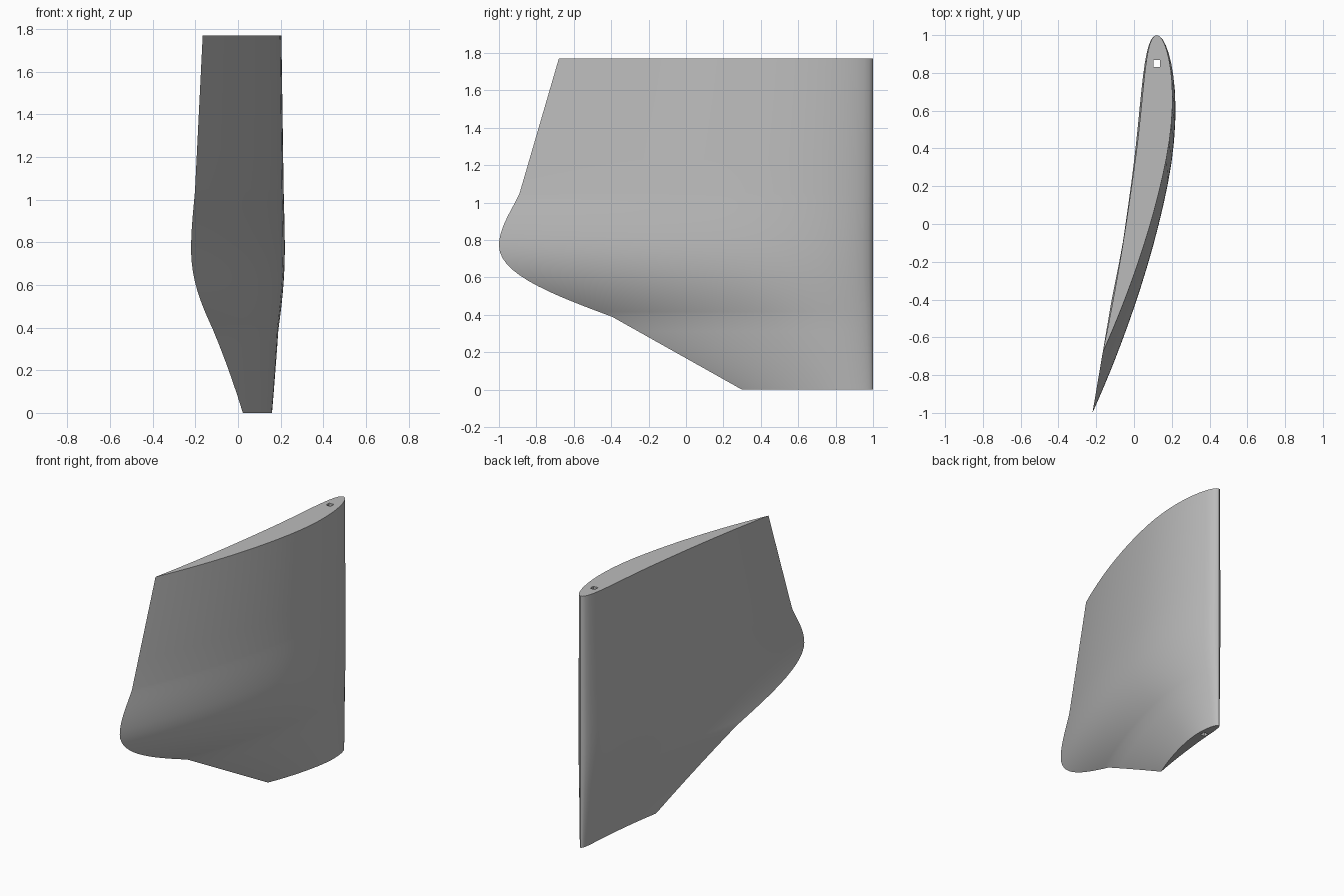
import bpy, bmesh, math
from mathutils import Vector
from mathutils.geometry import interpolate_bezier

if "Cube" in bpy.data.objects:
    bpy.data.objects.remove(bpy.data.objects["Cube"])

HEIGHT, NOSE_X, NOSE_Y = 1.77, 0.12, 1.0
STEPS = 28  # points along each side of the foil


def material(name, colour):
    mat = bpy.data.materials.new(name)
    mat.use_nodes = True
    mat.diffuse_color = colour
    mat.node_tree.nodes["Principled BSDF"].inputs["Base Color"].default_value = colour
    return mat


def foil_offset(s, side, lean):
    """Sideways offset of a cambered foil at chord fraction s."""
    m, p = 0.048, 0.4
    half = 0.5 * (0.2969 * math.sqrt(s) - 0.126 * s - 0.3516 * s**2
                  + 0.2843 * s**3 - 0.1036 * s**4)
    if s < p:
        camber = m / p**2 * (2 * p * s - s * s)
    else:
        camber = m / (1 - p)**2 * (1 - 2 * p + 2 * p * s - s * s)
    return camber - lean * s + side * half


def section(z, tail_y):
    """Closed outline of the foil at one height."""
    chord = NOSE_Y - tail_y
    lean = 0.139 + 0.031 * min(z / 0.39, 1)
    fractions = [(1 - math.cos(math.pi * i / STEPS)) / 2 for i in range(STEPS + 1)]
    path = [(s, 1) for s in reversed(fractions)] + [(s, -1) for s in fractions[1:-1]]
    return [(NOSE_X + chord * foil_offset(s, side, lean), NOSE_Y - chord * s, z)
            for s, side in path]


def trailing_edge():
    """Tail positions as (y, z): straight, rounded bulge, straight."""
    def curve(*pts):
        return [tuple(v)[:2] for v in
                interpolate_bezier(*[Vector((y, z, 0)) for y, z in pts], 14)]
    low = [(0.3 - 0.695 * t / 5, 0.39 * t / 5) for t in range(5)]
    bulge = curve((-0.395, 0.39), (-0.72, 0.51), (-1, 0.62), (-1, 0.77))
    neck = curve((-1, 0.77), (-1, 0.87), (-0.925, 0.97), (-0.89, 1.05))
    high = [(-0.89 + 0.21 * t / 4, 1.05 + (HEIGHT - 1.05) * t / 4) for t in range(1, 5)]
    return low + bulge + neck[1:] + high


def loft(bm, outlines):
    """Skin a stack of closed outlines and return the vertex rings."""
    rings = [[bm.verts.new(co) for co in ring] for ring in outlines]
    n = len(rings[0])
    for a, b in zip(rings, rings[1:]):
        for i in range(n):
            j = (i + 1) % n
            bm.faces.new((a[i], a[j], b[j], b[i]))
    return rings


def ring_edges(bm, ring):
    return [bm.edges.get((ring[i - 1], ring[i])) for i in range(len(ring))]


# Foil skin and the square rod hole running through it
bm = bmesh.new()
skin = loft(bm, [section(z, y) for y, z in trailing_edge()])
r = 0.018
corners = [(-r, -r), (r, -r), (r, r), (-r, r)]
hole = loft(bm, [[(NOSE_X + x, 0.85 + y, z) for x, y in corners] for z in (0, HEIGHT)])

# Flat end caps around the hole
for end in (0, -1):
    bmesh.ops.triangle_fill(bm, use_beauty=True,
                            edges=ring_edges(bm, skin[end]) + ring_edges(bm, hole[end]))
bmesh.ops.recalc_face_normals(bm, faces=bm.faces)

mesh = bpy.data.meshes.new("foil_blade")
bm.to_mesh(mesh)
bm.free()
mesh.materials.append(material("light_grey", (0.5, 0.5, 0.5, 1)))
blade = bpy.data.objects.new("foil_blade", mesh)
bpy.context.collection.objects.link(blade)
bpy.context.view_layer.objects.active = blade
blade.select_set(True)
bpy.ops.object.shade_smooth_by_angle(angle=math.radians(35))
